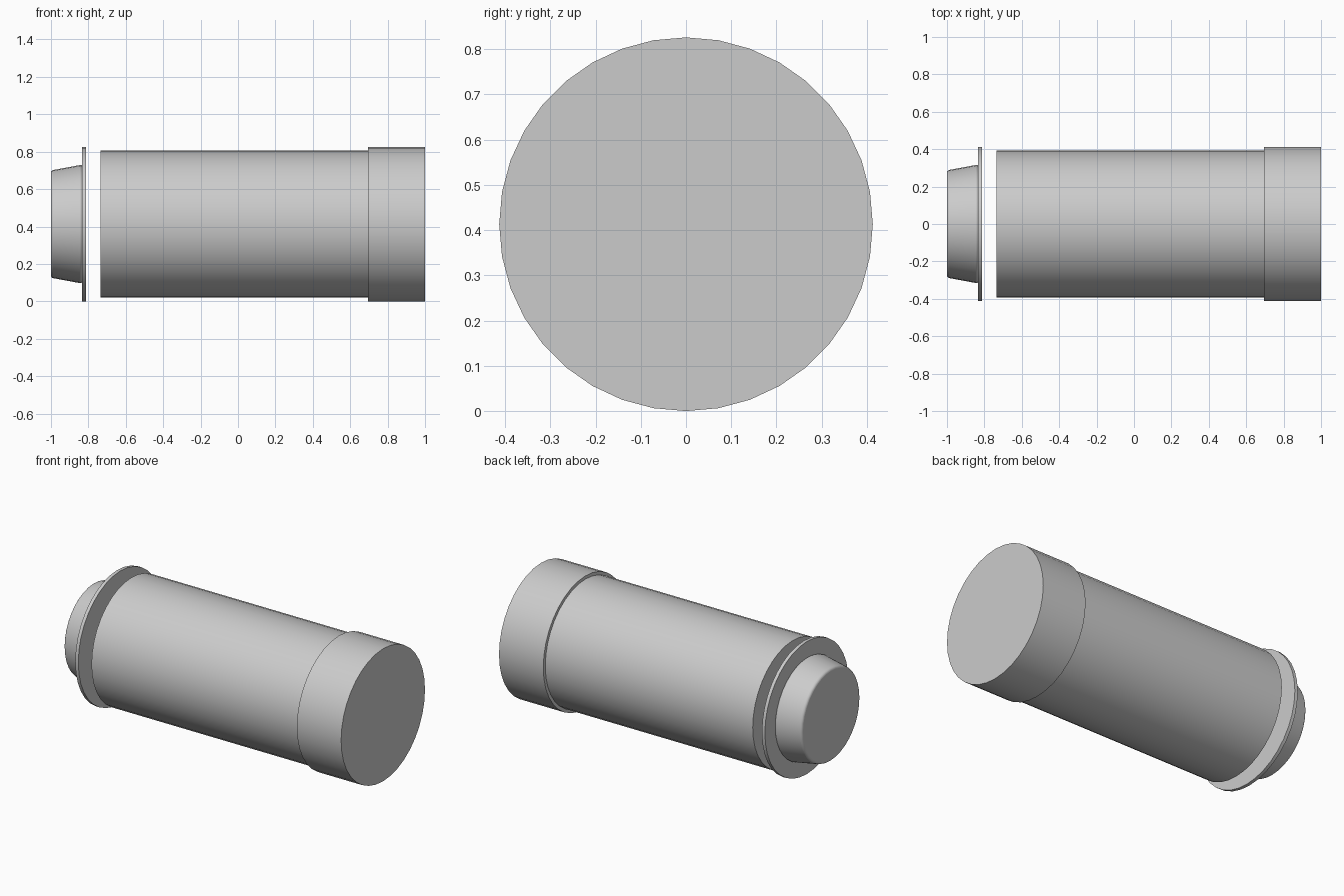
import bpy
import math
from mathutils import Matrix

if "Cube" in bpy.data.objects:
    bpy.data.objects.remove(bpy.data.objects["Cube"], do_unlink=True)

SIDES = 36
AXIS_Z = 0.413

grey = bpy.data.materials.new("plain grey")
grey.use_nodes = True
colour = (0.6, 0.6, 0.6, 1)
grey.diffuse_color = colour
grey.node_tree.nodes["Principled BSDF"].inputs["Base Color"].default_value = colour


def turned_part(name, x0, x1, r0, r1):
    """Closed round part lying along x, radius r0 at x0 and r1 at x1."""
    bpy.ops.mesh.primitive_cone_add(vertices=SIDES, radius1=r0, radius2=r1,
                                    depth=x1 - x0)
    part = bpy.context.object
    part.name = name
    part.data.transform(Matrix.Rotation(math.pi / 2, 4, "Y"))
    part.location = ((x0 + x1) / 2, 0, AXIS_Z)
    part.data.materials.append(grey)
    bpy.ops.object.shade_smooth_by_angle(angle=math.radians(30))
    return part


# Main barrel and the wider collar around its end
turned_part("barrel", -0.735, 0.72, 0.393, 0.393)
turned_part("end_collar", 0.695, 1.0, 0.413, 0.413)

# Separate stopper: thin flange with a tapered plug
turned_part("stopper_flange", -0.833, -0.812, 0.413, 0.413)
plug = turned_part("stopper_plug", -1.0, -0.832, 0.287, 0.318)

# Soft rounding on the plug's outer rim
bevel = plug.modifiers.new("rim_rounding", "BEVEL")
bevel.width = 0.012
bevel.segments = 3
bevel.limit_method = "ANGLE"
bevel.angle_limit = math.radians(40)
plug.modifiers.move(len(plug.modifiers) - 1, 0)
